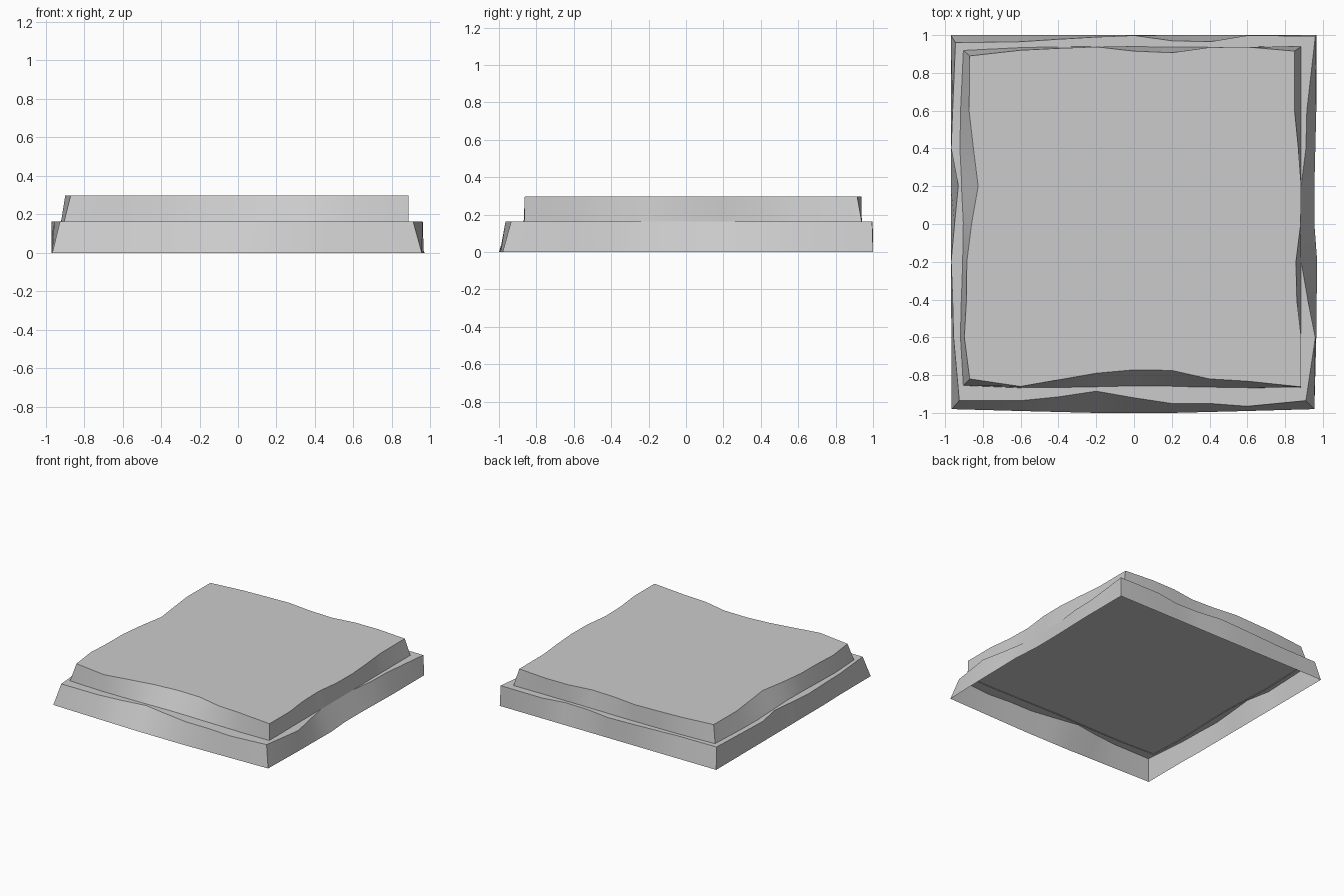
import bpy, bmesh, math

STATIONS = (-0.6, -0.4, -0.2, 0.0, 0.2, 0.4, 0.6)


def ring(corners, front, right, back, left):
    """Plan outline, counter-clockwise; each side lists its edge position at the stations."""
    fl, fr, br, bl = corners
    pts = [fl] + list(zip(STATIONS, front))
    pts += [fr] + [(x, y) for x, y in zip(right, STATIONS)]
    pts += [br] + list(zip(STATIONS, back))[::-1]
    pts += [bl] + [(x, y) for x, y in zip(left, STATIONS)][::-1]
    return pts


def tier(name, lower, z0, upper, z1):
    """Open-bottomed slab: worn side walls and a flat top."""
    bm = bmesh.new()
    a = [bm.verts.new((x, y, z0)) for x, y in lower]
    b = [bm.verts.new((x, y, z1)) for x, y in upper]
    n = len(a)
    for i in range(n):
        j = (i + 1) % n
        bm.faces.new((a[i], a[j], b[j], b[i]))
    bm.faces.new(b)
    bm.normal_update()
    me = bpy.data.meshes.new(name)
    bm.to_mesh(me)
    bm.free()
    ob = bpy.data.objects.new(name, me)
    bpy.context.collection.objects.link(ob)
    bpy.ops.object.select_all(action='DESELECT')
    ob.select_set(True)
    bpy.context.view_layer.objects.active = ob
    bpy.ops.object.shade_smooth_by_angle(angle=math.radians(30))
    return ob


# Lower step
base_foot = ring(
    [(-0.965, -0.98), (0.955, -0.98), (0.965, 1.0), (-0.97, 1.0)],
    (-0.99, -0.995, -1.0, -1.0, -1.0, -0.995, -0.99),
    (0.965, 0.967, 0.97, 0.955, 0.955, 0.96, 0.965),
    (1.0,) * 7,
    (-0.965, -0.97, -0.97, -0.97, -0.97, -0.97, -0.97))
base_rim = ring(
    [(-0.925, -0.935), (0.91, -0.935), (0.96, 0.995), (-0.945, 0.96)],
    (-0.935, -0.915, -0.885, -0.92, -0.95, -0.95, -0.965),
    (0.96, 0.92, 0.885, 0.885, 0.885, 0.91, 0.915),
    (0.965, 0.978, 0.99, 0.998, 0.97, 0.965, 0.998),
    (-0.955, -0.96, -0.968, -0.95, -0.93, -0.968, -0.96))
tier("lower_step", base_foot, 0.0, base_rim, 0.163)

# Upper step
top_foot = ring(
    [(-0.905, -0.855), (0.885, -0.865), (0.885, 0.94), (-0.905, 0.92)],
    (-0.868, -0.868, -0.865, -0.86, -0.862, -0.865, -0.868),
    (0.885,) * 7,
    (0.935, 0.938, 0.94, 0.94, 0.938, 0.938, 0.938),
    (-0.92, -0.915, -0.908, -0.905, -0.915, -0.925, -0.92))
top_rim = ring(
    [(-0.87, -0.82), (0.885, -0.862), (0.85, 0.915), (-0.87, 0.89)],
    (-0.86, -0.825, -0.79, -0.772, -0.775, -0.82, -0.832),
    (0.885, 0.862, 0.857, 0.882, 0.885, 0.87, 0.85),
    (0.92, 0.93, 0.938, 0.915, 0.907, 0.935, 0.937),
    (-0.898, -0.887, -0.885, -0.86, -0.825, -0.85, -0.873))
tier("upper_step", top_foot, 0.158, top_rim, 0.297)
